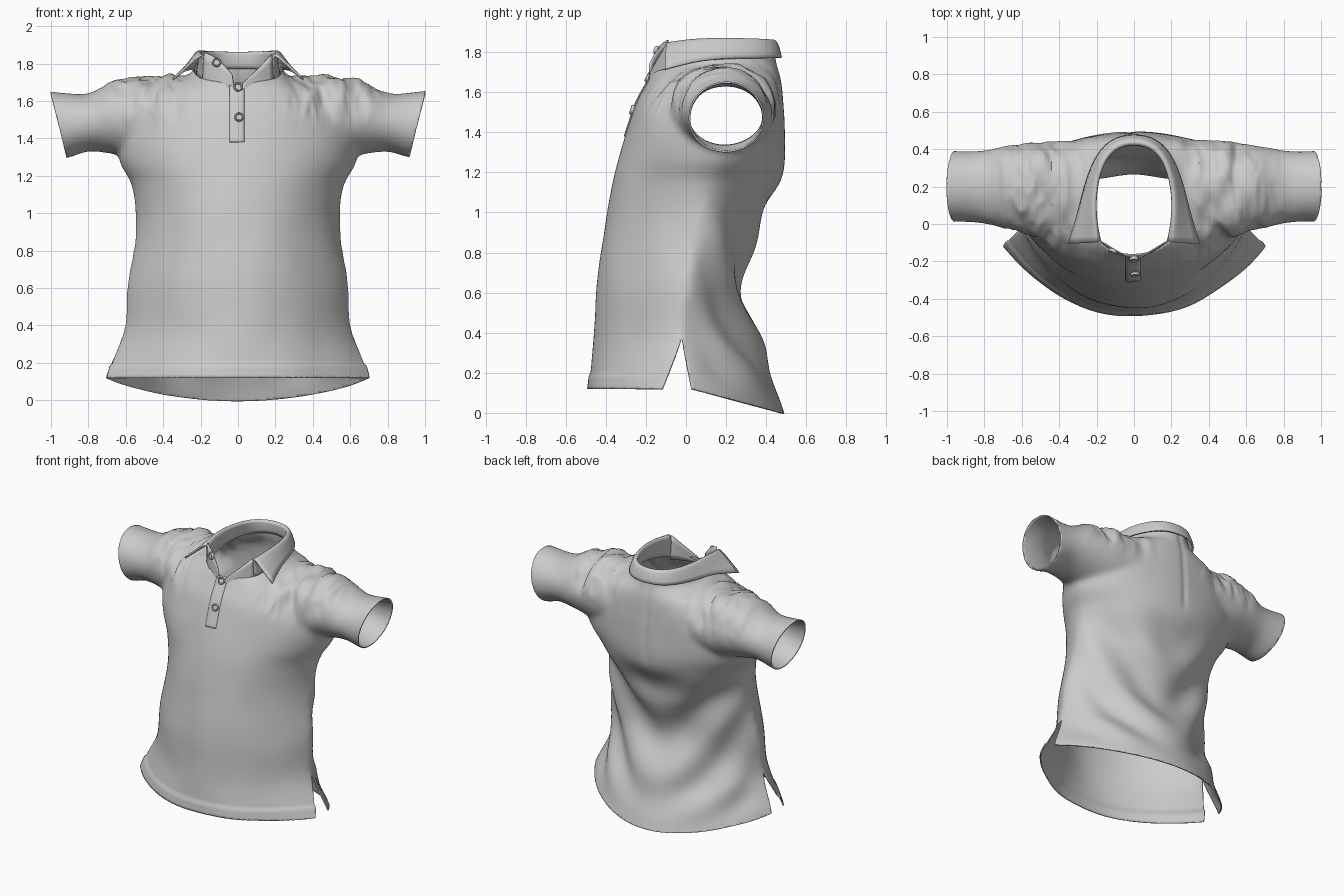
import bpy, bmesh
from math import sin, cos, pi, exp, sqrt, radians
from mathutils import Vector, noise
from mathutils.bvhtree import BVHTree

if "Cube" in bpy.data.objects:
    bpy.data.objects.remove(bpy.data.objects["Cube"])


def new_object(name, bm):
    me = bpy.data.meshes.new(name)
    bm.to_mesh(me)
    me.shade_smooth()
    me.set_sharp_from_angle(angle=radians(50))
    ob = bpy.data.objects.new(name, me)
    bpy.context.collection.objects.link(ob)
    return ob


def loft(bm, rings):
    """Closed tube through rings of points, capped at both ends."""
    vr = [[bm.verts.new(p) for p in r] for r in rings]
    n = len(vr[0])
    for a, b in zip(vr, vr[1:]):
        for i in range(n):
            j = (i + 1) % n
            bm.faces.new((a[i], a[j], b[j], b[i]))
    bm.faces.new(vr[0][::-1])
    bm.faces.new(vr[-1])


def cloth_grid(name, rows, thick=0.012, levels=2):
    """Open cloth patch through rows of points."""
    bm = bmesh.new()
    vr = [[bm.verts.new(p) for p in r] for r in rows]
    for a, b in zip(vr, vr[1:]):
        for i in range(len(a) - 1):
            bm.faces.new((a[i], a[i + 1], b[i + 1], b[i]))
    bmesh.ops.recalc_face_normals(bm, faces=bm.faces[:])
    ob = new_object(name, bm)
    sub = ob.modifiers.new("soft", 'SUBSURF')
    sub.levels = sub.render_levels = levels
    sub.boundary_smooth = 'PRESERVE_CORNERS'
    sol = ob.modifiers.new("thickness", 'SOLIDIFY')
    sol.thickness = thick
    sol.offset = 0
    return ob


def step(a, b, t):
    t = max(0.0, min(1.0, (t - a) / (b - a)))
    return t * t * (3 - 2 * t)


def refine(rows, k=5):
    """Smooth in-between sections; the first column is the position."""
    def slope(i, c):
        a, b = rows[max(i - 1, 0)], rows[min(i + 1, len(rows) - 1)]
        return (b[c] - a[c]) / (b[0] - a[0])
    out = []
    for i in range(len(rows) - 1):
        p, q = rows[i], rows[i + 1]
        h = q[0] - p[0]
        for j in range(k):
            t = j / k
            u = t * t * (3 - 2 * t)
            out.append([p[c] + (q[c] - p[c]) * u + h * (t * (1 - t) ** 2 * slope(i, c)
                        - t * t * (1 - t) * slope(i + 1, c)) for c in range(len(p))])
    return out + [list(rows[-1])]


N = 72
ANG = [2 * pi * i / N for i in range(N)]

# Torso sections: z, half width, front y, back y, side y, flatness power
TORSO = [(-.12, .83, -.51, .53, -.04, 1.7), (.12, .745, -.488, .45, -.04, 1.7),
         (.35, .62, -.462, .37, -.03, 1.6), (.62, .59, -.445, .29, 0, 1.45),
         (.95, .545, -.405, .365, .06, 1.3), (1.15, .57, -.368, .47, .11, 1.15),
         (1.27, .63, -.335, .495, .15, 1.1), (1.4, .64, -.297, .495, .17, 1.0),
         (1.55, .61, -.245, .485, .18, 1.0), (1.65, .51, -.19, .475, .17, 1.0),
         (1.70, .37, -.168, .465, .16, 1.0), (1.735, .275, -.15, .455, .15, 1.0),
         (1.77, .24, -.135, .45, .15, 1.0), (1.92, .22, -.12, .44, .15, 1.0)]
# Sleeve sections: x, y min, y max, z min, z max
SLEEVE = [(.25, -.08, .45, 1.26, 1.735), (.5, -.075, .44, 1.28, 1.735),
          (.65, -.03, .42, 1.315, 1.715), (.8, 0, .395, 1.33, 1.645),
          (.92, .01, .39, 1.295, 1.645), (1.08, .01, .395, 1.29, 1.66)]

# Solid shirt form, blended by remeshing
bm = bmesh.new()
rings = []
for z, a, f, b, s, p in refine(TORSO):
    rings.append([(a * cos(t), s + (b - s if sin(t) > 0 else f - s) * abs(sin(t)) ** p, z)
                  for t in ANG])
loft(bm, rings)
for side in (1, -1):
    loft(bm, [[(side * x, (y0 + y1) / 2 + (y1 - y0) / 2 * cos(t),
                (z0 + z1) / 2 + (z1 - z0) / 2 * sin(t)) for t in ANG[::side]]
              for x, y0, y1, z0, z1 in refine(SLEEVE)])
form = new_object("form", bm)
rm = form.modifiers.new("blend", 'REMESH')
rm.mode = 'VOXEL'
rm.voxel_size = 0.016
sm = form.modifiers.new("relax", 'SMOOTH')
sm.factor = 0.5
sm.iterations = 12
ev = form.evaluated_get(bpy.context.evaluated_depsgraph_get())
blended = bpy.data.meshes.new_from_object(ev)
bpy.data.objects.remove(form)
bm = bmesh.new()
bm.from_mesh(blended)
bm.normal_update()

# Drape folds, shoulder wrinkles, back pleat and hem band
moves = []
for v in bm.verts:
    x, y, z = v.co
    ax = abs(x)
    back = step(.1, .3, y)
    d = .006 * noise.noise(v.co * 4)
    swag = step(.03, .35, z) * (1 - step(.85, 1.25, z)) * step(.02, .2, y)
    bend = .04 * noise.noise(Vector((x * 2, 0, z * 2 + 5)))
    d += .022 * swag * sin(12.5 * (z + bend - 1.45 * sqrt(x * x + .03)) + .6)
    w = exp(-((ax - .5) / .2) ** 2) * step(1.42, 1.65, z)
    d += .035 * w * noise.noise(Vector((x * 12, y * 4, z * 4)))
    d += .016 * w * (.4 - abs(noise.noise(Vector((x * 20, y * 6 + x * 6, z * 6)))) * 2)
    d -= .008 * back * step(1.15, 1.3, z) * exp(-((x + .02) / .018) ** 2)
    if y < 0 and z < .3:
        d += .008 * (1 - step(.18, .20, z))
    moves.append(v.normal * d)
for v, m in zip(bm.verts, moves):
    v.co += m


# Openings: slice along each edge, then remove what lies beyond
def slice_at(co, no, test):
    faces = [f for f in bm.faces if test(f.calc_center_median())]
    edges = {e for f in faces for e in f.edges}
    verts = {v for f in faces for v in f.verts}
    bmesh.ops.bisect_plane(bm, geom=list(verts) + list(edges) + faces,
                           plane_co=co, plane_no=no)


def beyond(c):
    x, y, z = c
    if abs(x) > .92 + .08 * (z - 1.31) / .33 and z > 1.1:
        return True
    if abs(x) < .34 and z > min(1.80, 1.785 + .27 * (y - .15)):
        return True
    slit_f = -.12 + .1 * (z - .12) / .25
    slit_b = .03 - .05 * (z - .12) / .25
    if z < .37 and slit_f < y < slit_b:
        return True
    return z < (.12 if y < -.05 else .12 - .12 * (y - .03) / .45)


for side in (1, -1):
    slice_at((side * .92, 0, 1.31), (side, 0, -.242), lambda c: c.x * side > .8)
slice_at((0, .15, 1.785), (0, -.27, 1), lambda c: abs(c.x) < .45 and c.z > 1.55)
slice_at((0, 0, 1.80), (0, 0, 1), lambda c: abs(c.x) < .45 and c.z > 1.7)
slice_at((0, 0, .12), (0, 0, 1), lambda c: c.y < 0 and c.z < .2)
slice_at((0, .03, .12), (0, .12, .45), lambda c: c.y > -.03 and c.z < .25)
slice_at((0, -.12, .12), (0, .25, -.1), lambda c: abs(c.y) < .25 and c.z < .45)
slice_at((0, .03, .12), (0, .25, .05), lambda c: abs(c.y) < .25 and c.z < .45)
bmesh.ops.delete(bm, geom=[f for f in bm.faces if beyond(f.calc_center_median())],
                 context='FACES')
bmesh.ops.remove_doubles(bm, verts=bm.verts[:], dist=.003)
bm.normal_update()
tree = BVHTree.FromBMesh(bm)
shirt = new_object("shirt_body", bm)
shirt.data.shade_smooth()
sol = shirt.modifiers.new("thickness", 'SOLIDIFY')
sol.thickness = .008

# Folded collar: stand base, fold line and leaf edge, from back to front
BASE = [(0, .445, 1.775), (.12, .41, 1.77), (.2, .3, 1.765),
        (.225, .15, 1.75), (.215, .02, 1.725), (.185, -.08, 1.70)]
FOLD = [(0, .425, 1.862), (.1, .405, 1.864), (.17, .31, 1.87),
        (.2, .15, 1.875), (.197, .02, 1.872), (.18, -.09, 1.855)]
ROLL = [(0, .462, 1.858), (.115, .435, 1.86), (.195, .325, 1.865),
        (.228, .16, 1.866), (.225, .02, 1.86), (.21, -.1, 1.842)]
LEAF = [(0, .482, 1.772), (.13, .455, 1.772), (.215, .345, 1.77),
        (.265, .2, 1.77), (.30, .05, 1.757), (.35, -.105, 1.715)]


def both(half):
    return [(-x, y, z) for x, y, z in half[:0:-1]] + half


cloth_grid("collar", [both(r) for r in (BASE, FOLD, ROLL, LEAF)], .012)

# Stand ends at the throat, left one overlapping, right one open
cloth_grid("collar_stand_left",
           [[(-.18, -.09, 1.86), (-.11, -.135, 1.835), (-.03, -.18, 1.74)],
            [(-.19, -.085, 1.675), (-.11, -.152, 1.665), (-.02, -.185, 1.65)]], .008)
cloth_grid("collar_stand_right",
           [[(.18, -.09, 1.85), (.1, -.14, 1.765), (.025, -.18, 1.695)],
            [(.19, -.085, 1.675), (.1, -.155, 1.665), (.02, -.185, 1.65)]], .008)


def front_hit(x, z):
    p, n, _, _ = tree.ray_cast(Vector((x, -2, z)), Vector((0, 1, 0)))
    if p is None or p.y > 0:
        return Vector((x, -.185, z)), Vector((0, -.85, .5))
    return p, n


# Placket strip, almost flush
rows = []
for i in range(12):
    z = 1.38 + .31 * i / 11
    rows.append([front_hit(x, z)[0] + Vector((0, off, 0))
                 for x, off in ((-.045, -.005), (-.005, -.003), (.035, .001))])
cloth_grid("placket", rows, .005, 1)

# Buttons
LATHE = [(.023, -.006), (.025, .008), (.022, .013), (.018, .013), (.015, .008), (.004, .008)]
throat = (Vector((-.11, -.137, 1.805)), Vector((-.4, -.85, .2)))
for i, (p, n) in enumerate([throat, front_hit(0, 1.67), front_hit(.005, 1.51)]):
    bm = bmesh.new()
    loft(bm, [[(r * cos(t), r * sin(t), h) for t in ANG[::3]] for r, h in LATHE])
    ob = new_object("button_%d" % (i + 1), bm)
    ob.rotation_euler = n.to_track_quat('Z', 'Y').to_euler()
    ob.location = p + n.normalized() * .005
